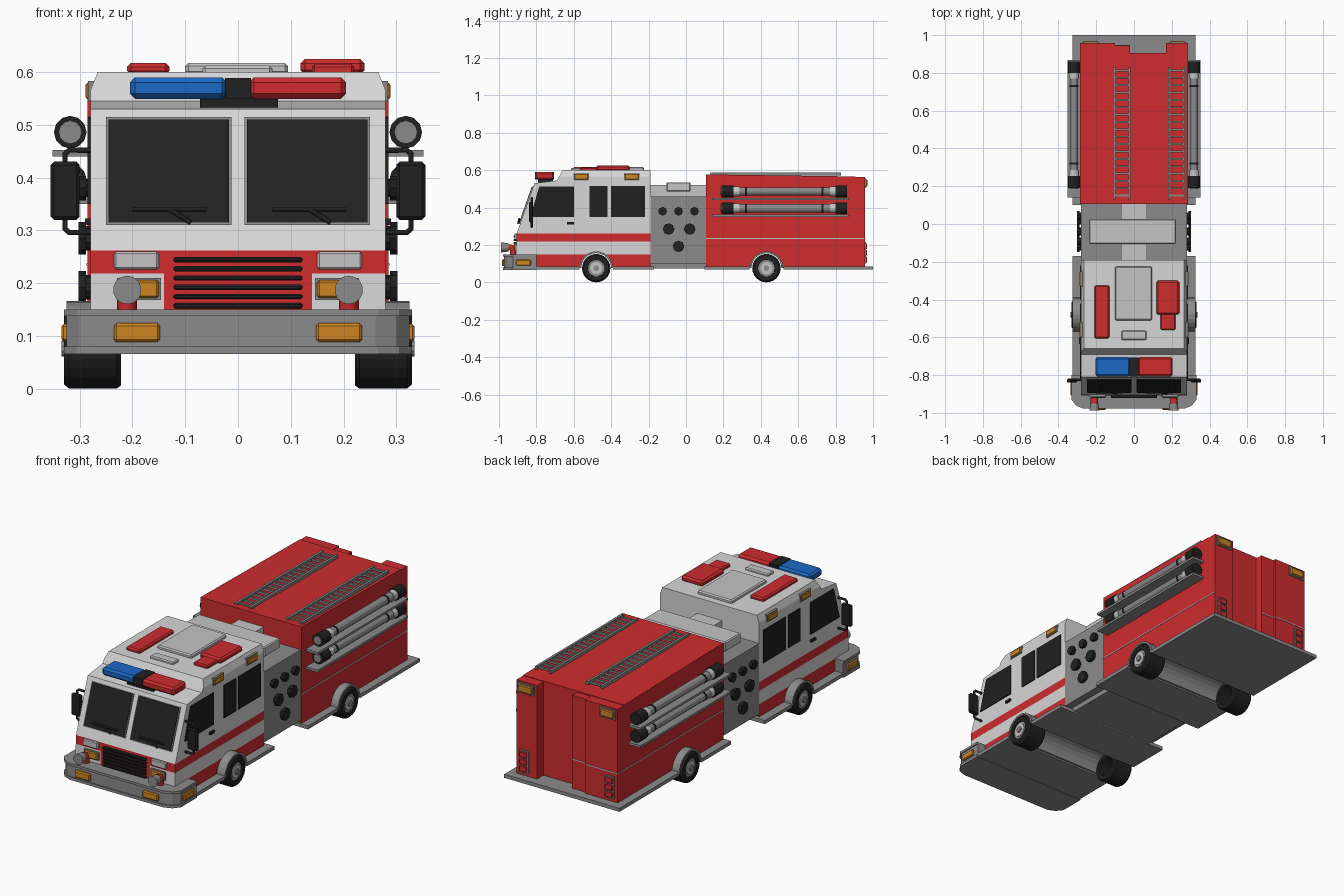
import bpy, bmesh, math
from mathutils import Vector

if "Cube" in bpy.data.objects:
    bpy.data.objects.remove(bpy.data.objects["Cube"])

def material(name, r, g, b):
    m = bpy.data.materials.new(name)
    m.diffuse_color = (r, g, b, 1)
    m.use_nodes = True
    m.node_tree.nodes["Principled BSDF"].inputs["Base Color"].default_value = m.diffuse_color
    return m

RED = material("fire_red", .62, .025, .027)
WHITE = material("cab_white", .68, .68, .68)
PALE = material("pale_grey", .56, .56, .56)
GREY = material("metal_grey", .26, .26, .26)
BLACK = material("black", .015, .015, .015)
AMBER = material("amber", .62, .24, .015)
BLUE = material("blue", .012, .14, .56)

def finish(name, bm, *mats):
    bmesh.ops.recalc_face_normals(bm, faces=bm.faces)
    me = bpy.data.meshes.new(name)
    bm.to_mesh(me)
    bm.free()
    for m in mats:
        me.materials.append(m)
    ob = bpy.data.objects.new(name, me)
    bpy.context.collection.objects.link(ob)
    return ob

def prism_bm(pts, a, b, axis='x'):
    bm = bmesh.new()
    put = (lambda p, d: (d, p[0], p[1])) if axis == 'x' else (lambda p, d: (p[0], p[1], d))
    f = bm.faces.new([bm.verts.new(put(p, a)) for p in pts])
    ext = bmesh.ops.extrude_face_region(bm, geom=[f])
    vs = [v for v in ext['geom'] if isinstance(v, bmesh.types.BMVert)]
    bmesh.ops.translate(bm, verts=vs, vec=(b - a, 0, 0) if axis == 'x' else (0, 0, b - a))
    return bm

def prism(name, mat, pts, a, b, axis='x'):
    return finish(name, prism_bm(pts, a, b, axis), mat)

def box(name, mat, x0, x1, y0, y1, z0, z1, bevel=0):
    bm = prism_bm([(x0, y0), (x1, y0), (x1, y1), (x0, y1)], z0, z1, 'z')
    if bevel:
        bmesh.ops.bevel(bm, geom=bm.edges[:], offset=bevel, segments=1, affect='EDGES')
    return finish(name, bm, mat)

def cyl(name, mat, p, q, r, n=16, r2=None):
    p, q = Vector(p), Vector(q)
    bm = bmesh.new()
    bmesh.ops.create_cone(bm, cap_ends=True, segments=n, radius1=r,
                          radius2=r if r2 is None else r2, depth=(q - p).length)
    ob = finish(name, bm, mat)
    ob.location = (p + q) / 2
    ob.rotation_mode = 'QUATERNION'
    ob.rotation_quaternion = (q - p).to_track_quat('Z', 'Y')
    return ob

def pipe(name, mat, pts, r):
    cu = bpy.data.curves.new(name, 'CURVE')
    cu.dimensions = '3D'
    cu.bevel_depth, cu.bevel_resolution, cu.use_fill_caps = r, 1, True
    sp = cu.splines.new('POLY')
    sp.points.add(len(pts) - 1)
    for p, c in zip(sp.points, pts):
        p.co = (*c, 1)
    cu.materials.append(mat)
    ob = bpy.data.objects.new(name, cu)
    bpy.context.collection.objects.link(ob)

def sbox(name, mat, s, x0, x1, *rest):  # box on side s
    return box(name, mat, min(s*x0, s*x1), max(s*x0, s*x1), *rest)

WY = (-.48, .43)   # wheel positions
WZ = .076
def arc(cy, r, rev=False, n=12):
    pts = [(cy - r*math.cos(math.pi*i/n), WZ + r*math.sin(math.pi*i/n)) for i in range(n + 1)]
    return pts[::-1] if rev else pts

# cab: side profile with wheel arch, stripes by height
cab_pts = [(-.912, WZ)] + arc(WY[0], .088) + [(-.19, WZ), (-.19, .60), (-.66, .60),
          (-.69, .545), (-.81, .53), (-.905, .262)]
bm = prism_bm(cab_pts, -.28, .28)
for z in (.15, .218, .262, .565):
    bmesh.ops.bisect_plane(bm, geom=bm.verts[:] + bm.edges[:] + bm.faces[:],
                           plane_co=(0, 0, z), plane_no=(0, 0, 1))
for x in (-.14, .14):
    bmesh.ops.bisect_plane(bm, geom=bm.verts[:] + bm.edges[:] + bm.faces[:],
                           plane_co=(x, 0, 0), plane_no=(1, 0, 0))
for v in bm.verts:
    if v.co.z > .58 and abs(v.co.x) > .2:
        v.co.x *= .95
bm.normal_update()
for f in bm.faces:
    c = f.calc_center_median()
    grille = c.y < -.85 and abs(c.x) < .13 and c.z < .262
    f.material_index = 1 if .218 < c.z < .262 or c.z < .15 or grille else 0
finish("cab", bm, WHITE, RED)

# windscreen
def wy(z):
    return -.905 + .354*(z - .262)
for s in (1, -1):
    for nm, m, d, e in (("windscreen_frame", GREY, .005, .005), ("windscreen", BLACK, .008, 0)):
        prism(nm, m, [(wy(.315-e)-d, .315-e), (wy(.51+e)-d, .51+e), (wy(.51)+.002, .51), (wy(.315)+.002, .315)],
              s*(.017 - e), s*(.245 + e))
c = .065
for x in (-.2, .065):
    pipe("wiper_blade", BLACK, [(x, wy(.34)-.014, .34), (x + .14, wy(.34)-.014, .34)], .005)
    pipe("wiper_arm", BLACK, [(x + .07, wy(.34)-.014, .34), (x + .11, wy(.315)-.012, .315)], .005)

# grille and front lights
for i in range(6):
    z = .157 + .0175*i
    box("grille_slot", BLACK, -.122, .122, -.922, -.9, z - .005, z + .005, .003)
for s in (1, -1):
    sbox("headlight", PALE, s, .15, .235, -.918, -.9, .226, .26, .004)
    sbox("indicator_frame", GREY, s, .146, .229, -.914, -.9, .168, .21)
    sbox("indicator", AMBER, s, .15, .225, -.922, -.9, .172, .206, .004)
    sbox("bumper_light_front", AMBER, s, .148, .235, -.984, -.95, .088, .124, .005)
    sbox("bumper_light_side", AMBER, s, .31, .335, -.91, -.83, .09, .122, .004)
    # air horns on elbow pipes
    pipe("horn_pipe", RED, [(s*.21, -.925, .14), (s*.21, -.925, .175), (s*.21, -.935, .187), (s*.21, -.955, .187)], .019)
    cyl("horn", GREY, (s*.21, -.95, .187), (s*.21, -.988, .187), .022, 14, .027)

# bumper: core between two lips
plan = [(.33, -.80), (.33, -.93), (.305, -.962), (.265, -.978)]
plan += [(-x, y) for x, y in plan[::-1]]
core = [(x*.985, y + .006 if y < -.9 else y) for x, y in plan]
prism("bumper", GREY, core, .078, .142, 'z')
prism("bumper_lower_lip", GREY, plan, .066, .08, 'z')
prism("bumper_upper_lip", GREY, plan, .138, .15, 'z')

# running boards and floor
for nm, y0, y1 in (("cab_step_front", -.80, -.57), ("cab_step_rear", -.39, -.17),
                   ("body_step_front", .10, .34), ("body_step_rear", .52, 1.0)):
    box(nm, GREY, -.325, .325, y0, y1, .068, .086)

# wheels and wheel arches
for k, cy in enumerate(WY):
    prism("wheel_arch", GREY, arc(cy, .09) + arc(cy, .08, True), -.325, .325)
    for s in (1, -1):
        bm = bmesh.new()
        prof = [(.222, .05), (.222, .07), (.23, .076), (.32, .076), (.33, .068), (.33, .046), (.318, .044), (.318, 0), (.222, 0)]
        vs = [bm.verts.new((s*x, cy, WZ + r)) for x, r in prof]
        es = [bm.edges.new(e) for e in zip(vs, vs[1:])]
        bmesh.ops.spin(bm, geom=vs + es, cent=(0, cy, WZ), axis=(1, 0, 0), angle=2*math.pi, steps=24)
        bmesh.ops.remove_doubles(bm, verts=bm.verts, dist=.0005)
        finish("tyre", bm, BLACK)
        cyl("rim", GREY, (s*.31, cy, WZ), (s*.324, cy, WZ), .046, 20)
        cyl("rim_disc", PALE, (s*.32, cy, WZ), (s*.328, cy, WZ), .033, 16)
        cyl("hub", GREY, (s*.32, cy, WZ), (s*.335, cy, WZ), .015, 10)

# cab sides
for s in (1, -1):
    a, b = s*.278, s*.285
    prism("front_side_window", BLACK, [(-.832, .35), (-.60, .35), (-.60, .512), (-.785, .512)], a, b)
    sbox("rear_side_window", BLACK, s, .278, .285, -.515, -.42, .35, .516)
    sbox("rear_side_window", BLACK, s, .278, .285, -.40, -.22, .35, .516)
    sbox("door_handle", BLACK, s, .278, .29, -.635, -.60, .31, .322)
    for y in (-.56, -.29):
        sbox("marker_frame", GREY, s, .265, .284, y - .042, y + .042, .545, .583)
        sbox("marker_light", AMBER, s, .265, .289, y - .037, y + .037, .549, .579, .003)
    # mirrors
    pipe("mirror_arm", BLACK, [(s*.27, -.825, .452), (s*.32, -.825, .452), (s*.328, -.825, .445),
         (s*.328, -.825, .303), (s*.32, -.825, .296), (s*.27, -.825, .296)], .006)
    sbox("mirror", BLACK, s, .30, .355, -.84, -.818, .32, .43, .006)

# roof: light bar, hatch, vents
box("light_bar_mount", BLACK, -.072, .076, -.79, -.71, .53, .556)
box("light_bar_blue", BLUE, -.205, -.02, -.808, -.705, .549, .59, .01)
box("light_bar_middle", BLACK, -.025, .025, -.807, -.706, .55, .589)
box("light_bar_red", RED, .02, .205, -.808, -.705, .549, .59, .01)
box("roof_hatch", PALE, -.1, .095, -.51, -.225, .595, .617, .006)
box("roof_vent", PALE, -.067, .065, -.615, -.565, .595, .612, .005)
box("roof_box_left", RED, -.21, -.13, -.605, -.325, .595, .617, .007)
box("roof_box_right", RED, .118, .24, -.48, -.30, .595, .625, .009)
box("roof_box_right_front", RED, .14, .22, -.56, -.47, .595, .615, .005)

# pump section
box("pump_panel", GREY, -.28, .28, -.19, .106, .1, .46)
box("pump_floor", GREY, -.24, .24, -.19, .106, .075, .1)
box("pump_spine", PALE, -.07, .07, -.19, .106, .46, .52)
box("pump_crossbar", PALE, -.238, .222, -.105, .025, .485, .535, .005)
for s in (1, -1):
    for y, z, r in ((-.125, .38, .023), (-.04, .38, .023), (.045, .38, .023),
                    (-.093, .285, .031), (.02, .285, .031), (-.04, .192, .031)):
        cyl("pump_outlet", BLACK, (s*.275, y, z), (s*.292, y, z), r*.75, 10)
        cyl("pump_cap", BLACK, (s*.288, y, z), (s*.302, y, z), r, 8)

# rear body with arch, and the columns at its back
prism("body", RED, [(.106, WZ)] + arc(WY[1], .088) + [(.905, WZ), (.905, .566), (.106, .577)], -.285, .285)
box("rear_column_left", RED, -.285, -.1, .90, .957, .08, .563)
box("rear_column_right", RED, .17, .285, .90, .957, .08, .563)
box("rear_column_inner", RED, -.1, -.02, .90, .945, .08, .56)
box("rear_stripe_left", PALE, -.285, -.1, .95, .959, .233, .238)
box("rear_stripe_inner", PALE, -.1, -.02, .94, .947, .233, .238)
for s in (1, -1):
    sbox("side_stripe", PALE, s, .28, .287, .106, .955, .233, .238)
    sbox("rear_marker_frame", GREY, s, .185, .275, .95, .963, .505, .555)
    sbox("rear_marker", AMBER, s, .192, .268, .95, .97, .511, .549, .004)
    sbox("tail_light_frame", GREY, s, .215, .268, .95, .963, .1, .215)
    for i in range(3):
        sbox("tail_light", RED, s, .221, .262, .95, .969, .107 + .036*i, .137 + .036*i, .003)
    # hose shelves and hard suction hoses
    for zs in (.35, .44):
        sbox("hose_shelf", GREY, s, .28, .352, .14, .868, zs, zs + .012)
        z = zs + .046
        cyl("suction_hose", GREY, (s*.318, .2, z), (s*.318, .85, z), .022, 12)
        for y0, y1 in ((.19, .255), (.80, .86)):
            cyl("hose_coupling", BLACK, (s*.318, y0, z), (s*.318, y1, z), .031, 12)
        cyl("hose_end_cap", GREY, (s*.318, .184, z), (s*.318, .2, z), .022, 12)
        for y in (.27, .785):
            cyl("hose_collar", PALE, (s*.318, y - .015, z), (s*.318, y + .015, z), .026, 12)
        for y in (.32, .73):
            cyl("hose_strap", BLACK, (s*.318, y - .005, z), (s*.318, y + .005, z), .024, 12)

# ladders on top
for cx in (-.064, .225):
    for s in (1, -1):
        x = cx + s*.04
        box("ladder_rail", GREY, x - .006, x + .006, .13, .83, .571, .587)
    for i in range(18):
        y = .15 + .039*i
        box("ladder_rung", GREY, cx - .04, cx + .04, y - .005, y + .005, .574, .584)
